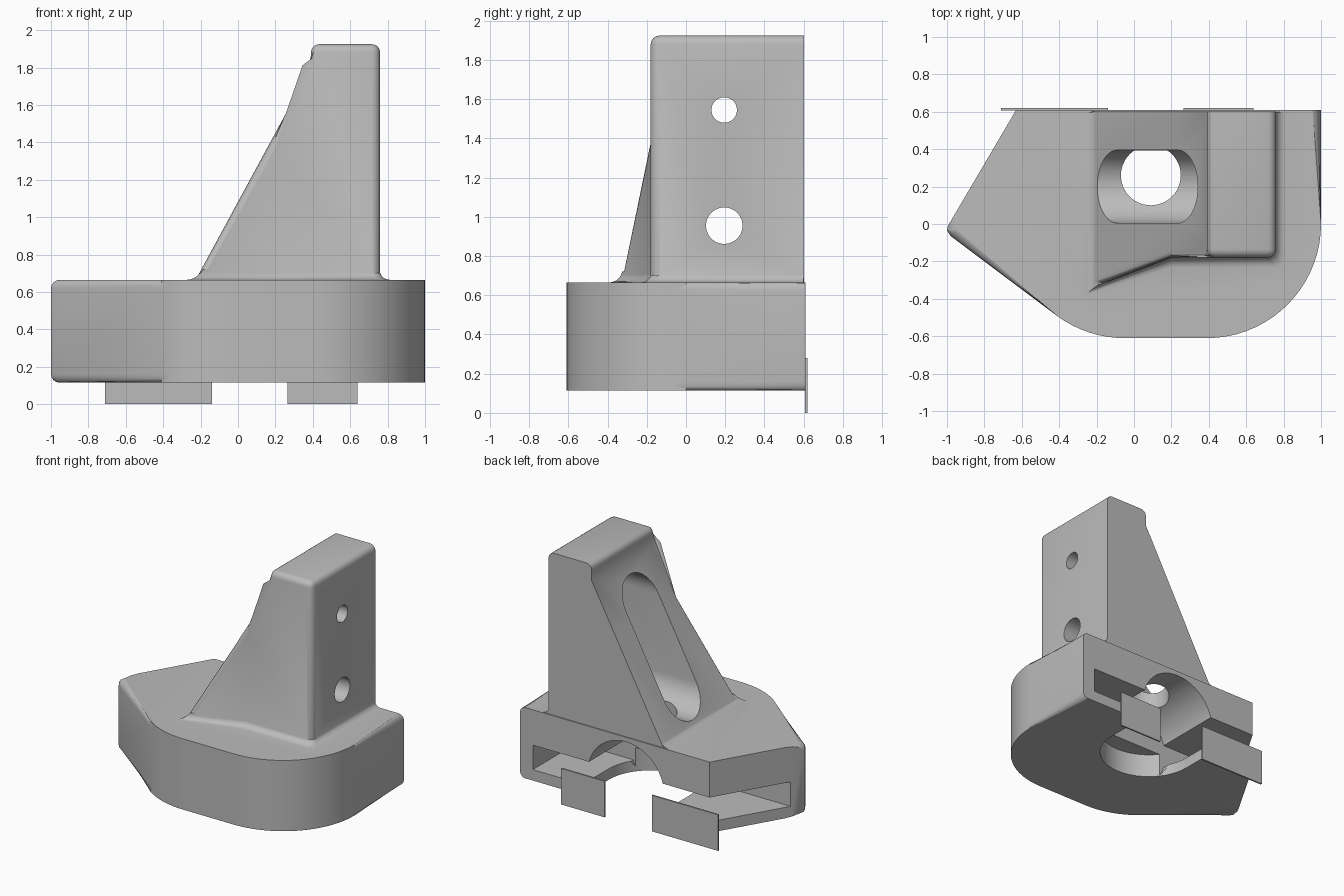
import bpy, bmesh, math
from mathutils import Matrix

cube = bpy.data.objects.get("Cube")
if cube:
    bpy.data.objects.remove(cube, do_unlink=True)

grey = bpy.data.materials.new("plain grey")
grey.use_nodes = True
grey.diffuse_color = (0.5, 0.5, 0.5, 1)
grey.node_tree.nodes["Principled BSDF"].inputs["Base Color"].default_value = (0.5, 0.5, 0.5, 1)


def finish(name, bm):
    bmesh.ops.recalc_face_normals(bm, faces=bm.faces)
    mesh = bpy.data.meshes.new(name)
    bm.to_mesh(mesh)
    bm.free()
    mesh.materials.append(grey)
    obj = bpy.data.objects.new(name, mesh)
    bpy.context.collection.objects.link(obj)
    return obj


def loft(bm, rings):
    """Closed solid through rings of equal point count."""
    loops = [[bm.verts.new(p) for p in ring] for ring in rings]
    n = len(loops[0])
    for a, b in zip(loops, loops[1:]):
        for i in range(n):
            j = (i + 1) % n
            bm.faces.new((a[i], a[j], b[j], b[i]))
    bm.faces.new(loops[0][::-1])
    bm.faces.new(loops[-1])


def prism(name, outline, z0, z1):
    bm = bmesh.new()
    loft(bm, [[(x, y, z) for x, y in outline] for z in (z0, z1)])
    return finish(name, bm)


def box(name, x0, x1, y0, y1, z0, z1):
    return prism(name, [(x0, y0), (x1, y0), (x1, y1), (x0, y1)], z0, z1)


def cylinder(name, radius, centre, length, axis="Z"):
    turn = {"X": Matrix.Rotation(math.pi / 2, 4, "Y"),
            "Y": Matrix.Rotation(math.pi / 2, 4, "X"),
            "Z": Matrix.Identity(4)}[axis]
    bm = bmesh.new()
    bmesh.ops.create_cone(bm, cap_ends=True, segments=48, radius1=radius, radius2=radius,
                          depth=length, matrix=Matrix.Translation(centre) @ turn)
    return finish(name, bm)


def combine(body, tool, operation):
    mod = body.modifiers.new("combine", "BOOLEAN")
    mod.object, mod.operation, mod.solver = tool, operation, "EXACT"
    bpy.context.view_layer.update()
    graph = bpy.context.evaluated_depsgraph_get()
    mesh = bpy.data.meshes.new_from_object(body.evaluated_get(graph))
    body.modifiers.clear()
    body.data = mesh
    bpy.data.objects.remove(tool, do_unlink=True)


def arc(cx, cy, r, start, end, steps):
    return [(cx + r * math.cos(math.radians(start + (end - start) * i / steps)),
             cy + r * math.sin(math.radians(start + (end - start) * i / steps)))
            for i in range(steps + 1)]


BOTTOM, TOP, BACK = 0.115, 0.665, 0.61

# Base: rounded outline with softened top and bottom rims
outline = [(-0.63, BACK), (-0.995, -0.01), (-1.0, -0.035), (-0.98, -0.065)]
outline += arc(-0.05, 0, 0.61, 234, 270, 8)
outline += arc(0.39, 0, 0.61, 270, 360, 18) + [(1.0, BACK)]
bm = bmesh.new()
loft(bm, [[(x, y, z) for x, y in outline] for z in (BOTTOM, TOP)])
rim = []
for e in bm.edges:
    a, b = (v.co for v in e.verts)
    mid = (a + b) / 2
    flat = abs(a.z - b.z) < 0.01
    angled = mid.x < -0.64 and mid.y > 0.1
    if flat and mid.y < 0.6 and not angled:
        rim.append(e)
bmesh.ops.bevel(bm, geom=rim, offset=0.045, segments=4, profile=0.5, affect="EDGES")
body = finish("bracket_body", bm)

# Tower: sloped side profile, front flaring out towards the toe
FRONT, REAR = -0.18, 0.602
foot, slope = 0.64, 1.12 / 0.61


def front_y(x):
    return FRONT - max(0, 0.2 - x) * 0.38


profile = [(-0.24, foot), (0.2, foot), (0.76, foot), (0.76, 1.925),
           (0.39, 1.925), (0.39, 1.8), (0.2, 1.8 - 0.19 * slope)]
bm = bmesh.new()
fv = [bm.verts.new((x, front_y(x), z)) for x, z in profile]
bv = [bm.verts.new((x, REAR, z)) for x, z in profile]
bm.faces.new([fv[i] for i in (0, 1, 6)])
bm.faces.new(fv[1:])
bm.faces.new(bv[::-1])
for i in range(7):
    j = (i + 1) % 7
    bm.faces.new((fv[i], bv[i], bv[j], fv[j]))
pairs = [(fv[2], fv[3]), (fv[3], fv[4]), (fv[4], fv[5]), (fv[5], fv[6]), (fv[6], fv[0]),
         (fv[3], bv[3]), (fv[4], bv[4])]
soft = [bm.edges.get(p) for p in pairs]
bmesh.ops.bevel(bm, geom=soft, offset=0.045, segments=4, profile=0.5, affect="EDGES")
tower = finish("tower", bm)

# Fillet skirt where the tower meets the base
rings = []
for i in range(6):
    t = math.radians(90 * i / 5)
    out, z = 0.055 * (1 - math.sin(t)) - 0.003, TOP + 0.055 * (1 - math.cos(t))
    toe = -0.22 + (z - TOP) / slope
    left, right = toe - out, 0.76 + out
    rings.append([(left, front_y(toe) - out, z), (0.2, FRONT - out, z),
                  (right - 0.045, FRONT - out, z), (right - 0.013, FRONT - out + 0.013, z),
                  (right, FRONT - out + 0.045, z), (right, REAR - 0.002, z),
                  (left, REAR - 0.002, z)])
rings.insert(0, [(x, y, TOP - 0.02) for x, y, z in rings[0]])
bm = bmesh.new()
loft(bm, rings)
skirt = finish("fillet_skirt", bm)
combine(body, tower, "UNION")
combine(body, skirt, "UNION")

# Tall access slot through the sloped side
lower, upper = 0.915, 1.515
slot = arc(0.2, lower, 0.195, 180, 360, 20) + arc(0.2, upper, 0.195, 0, 180, 20)
bm = bmesh.new()
loft(bm, [[(x, y, z) for y, z in slot] for x in (-0.6, 0.6)])
combine(body, finish("slot_cutter", bm), "DIFFERENCE")

# Screw holes, vertical bore, rear arch, side pocket and floor opening
combine(body, cylinder("small_hole", 0.065, (0.6, 0.195, 1.545), 0.6, "X"), "DIFFERENCE")
combine(body, cylinder("large_hole", 0.093, (0.6, 0.195, 0.955), 0.6, "X"), "DIFFERENCE")
combine(body, cylinder("bore", 0.16, (0.09, 0.26, 0.6), 0.6), "DIFFERENCE")
combine(body, cylinder("arch", 0.33, (0.09, 0.42, 0.3), 0.7, "Y"), "DIFFERENCE")
combine(body, box("pocket", -1.2, 0.89, 0.07, 0.8, 0.2, 0.39), "DIFFERENCE")
opening = arc(0.1, 0.29, 0.36, 180, 360, 28) + [(0.46, 0.8), (-0.26, 0.8)]
combine(body, prism("floor_opening", opening, 0, 0.3), "DIFFERENCE")

# Thin hanging plates at the back
plates = [box("wide_back_plate", -0.71, -0.14, 0.607, 0.62, 0, 0.28),
          box("narrow_back_plate", 0.265, 0.64, 0.607, 0.62, 0, 0.28)]

bpy.ops.object.select_all(action="DESELECT")
body.select_set(True)
bpy.context.view_layer.objects.active = body
bpy.ops.object.shade_smooth_by_angle(angle=math.radians(30))
